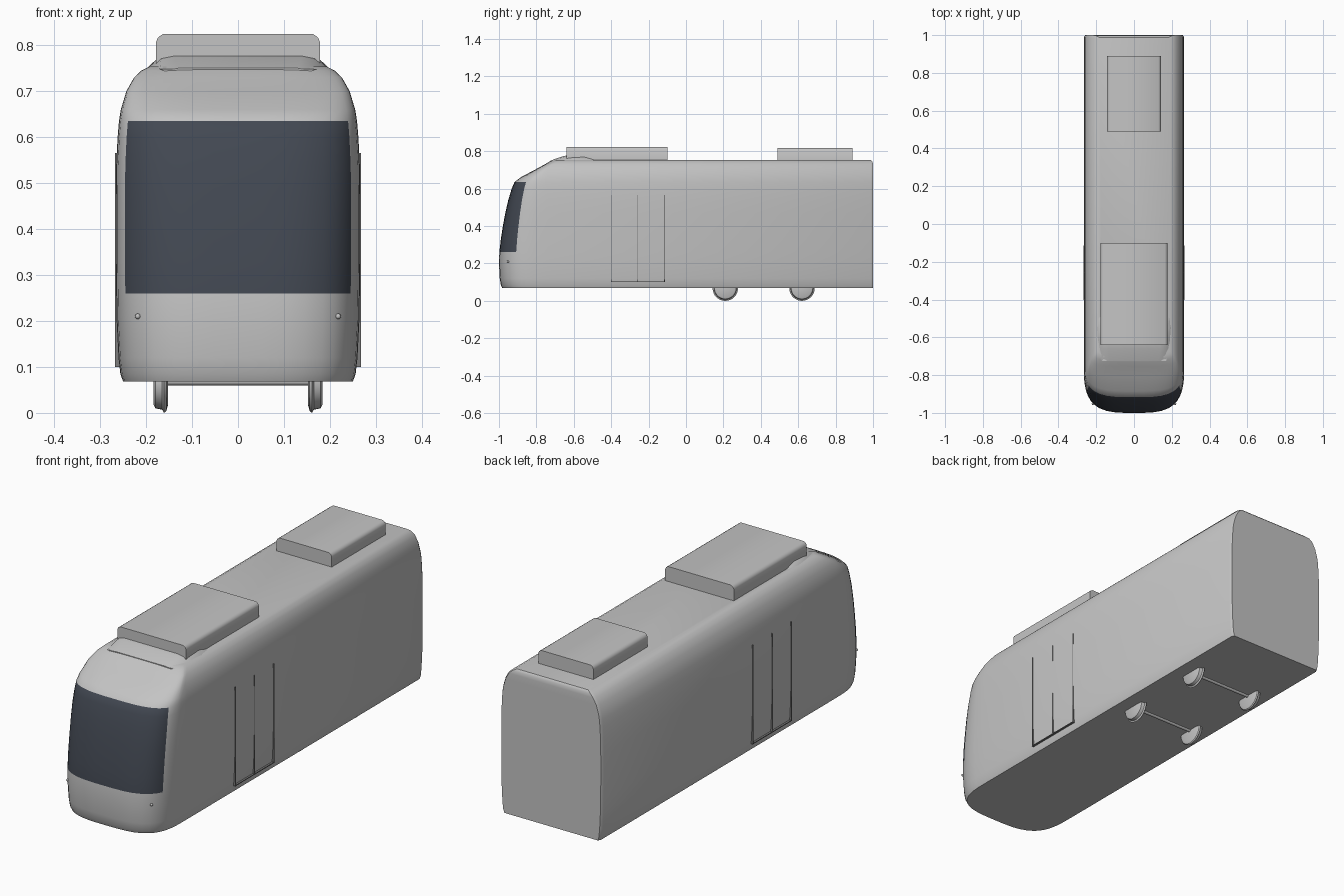
import bpy, bmesh, math
from mathutils import Matrix, Vector

if "Cube" in bpy.data.objects:
    bpy.data.objects.remove(bpy.data.objects["Cube"], do_unlink=True)


def material(name, rgb):
    m = bpy.data.materials.new(name)
    m.use_nodes = True
    m.diffuse_color = (*rgb, 1)
    m.node_tree.nodes["Principled BSDF"].inputs["Base Color"].default_value = (*rgb, 1)
    return m


GREY = material("light grey paint", (0.55, 0.55, 0.55))
GLASS = material("dark glass", (0.055, 0.065, 0.085))
SEAM = material("door seam grey", (0.2, 0.2, 0.2))


def finish(bm, name, mats, smooth=None):
    bmesh.ops.recalc_face_normals(bm, faces=bm.faces)
    mesh = bpy.data.meshes.new(name)
    bm.to_mesh(mesh)
    bm.free()
    ob = bpy.data.objects.new(name, mesh)
    bpy.context.collection.objects.link(ob)
    for m in mats:
        mesh.materials.append(m)
    if smooth:
        bpy.ops.object.select_all(action='DESELECT')
        ob.select_set(True)
        bpy.context.view_layer.objects.active = ob
        bpy.ops.object.shade_smooth_by_angle(angle=math.radians(smooth))
    return ob


def box(name, lo, hi, mat):
    bm = bmesh.new()
    size = Vector(hi) - Vector(lo)
    bmesh.ops.create_cube(bm, size=1, matrix=Matrix.Translation((Vector(lo) + Vector(hi)) / 2)
                          @ Matrix.Diagonal((*size, 1)))
    return finish(bm, name, [mat])


# Car body: stacked plan outlines (height, half width, nose position)
levels = [(.068, .25, -.982), (.085, .256, -.99), (.12, .26, -.996), (.2, .264, -1),
          (.26, .265, -.998), (.33, .266, -.99), (.4, .266, -.979), (.47, .266, -.966),
          (.54, .265, -.95), (.6, .262, -.932), (.635, .259, -.917), (.66, .255, -.885),
          (.7, .243, -.81), (.73, .226, -.755), (.745, .21, -.73), (.754, .192, -.71)]
half = [0, .2, .4, .55, .7, .8, .87, .925, .96, .985, .996, 1]
across = [-u for u in half[:0:-1]] + half


def outline(w, nose, back):
    c = max(-.74, nose + .05)
    pts = [(u * w, c + (nose - c) * (1 - abs(u) ** 3.4) ** (1 / 3.4)) for u in across]
    return pts + [(w, back - .012), (w - .008, back), (.008 - w, back), (-w, back - .012)]


bm = bmesh.new()
rings = []
for z, w, nose in levels:
    back = .988 if z > .75 else (.997 if z > .74 else 1)
    rings.append([bm.verts.new((x, y, z)) for x, y in outline(w, nose, back)])
n = len(rings[0])
for i in range(len(rings) - 1):
    for j in range(n):
        k = (j + 1) % n
        f = bm.faces.new((rings[i][j], rings[i][k], rings[i + 1][k], rings[i + 1][j]))
        # windscreen panel
        in_height = levels[i][0] >= .26 and levels[i + 1][0] <= .635
        if in_height and k < len(across) and k and max(abs(across[j]), abs(across[k])) <= .925:
            f.material_index = 1
bm.faces.new(rings[0])
bm.faces.new(rings[-1])
finish(bm, "car_body", [GREY, GLASS], 35)


# Roof equipment boxes with rounded upper long edges
def roof_box(name, w, y0, y1, top):
    bm = bmesh.new()
    prof = [(-w, .745), (w, .745), (w, top - .016), (w - .004, top - .007), (w - .014, top),
            (.014 - w, top), (.004 - w, top - .007), (-w, top - .016)]
    f = bm.faces.new([bm.verts.new((x, y0, z)) for x, z in prof])
    ext = bmesh.ops.extrude_face_region(bm, geom=[f], use_keep_orig=True)
    moved = [v for v in ext["geom"] if isinstance(v, bmesh.types.BMVert)]
    bmesh.ops.translate(bm, verts=moved, vec=(0, y1 - y0, 0))
    finish(bm, name, [GREY], 40)


roof_box("front_roof_unit", .178, -.64, -.1, .824)
roof_box("rear_roof_unit", .143, .49, .89, .818)

# Sloped fairing ahead of the front roof unit
bm = bmesh.new()
sections = [(-.725, .17, .15, .75), (-.66, .187, .158, .773), (-.61, .198, .155, .783),
            (-.55, .2, .165, .778), (-.48, .192, .18, .754)]
rows = []
for y, wb, wt, top in sections:
    prof = [(-wb, .748), (-wt - .01, top - .006), (-wt + .02, top),
            (wt - .02, top), (wt + .01, top - .006), (wb, .748)]
    rows.append([bm.verts.new((x, y, z)) for x, z in prof])
for a, b in zip(rows, rows[1:]):
    for j in range(6):
        bm.faces.new((a[j], a[(j + 1) % 6], b[(j + 1) % 6], b[j]))
bm.faces.new(rows[0])
bm.faces.new(rows[-1])
finish(bm, "roof_fairing", [GREY], 40)


# Wheel: lathed half profile with an inner flange
def wheel(name, side, y):
    bm = bmesh.new()
    prof = [(.152, 0), (.152, .05), (.156, .064), (.161, .068), (.165, .061),
            (.18, .058), (.184, .05), (.184, 0)]
    vs = [bm.verts.new((x * side, y, .068 + r)) for x, r in prof]
    es = [bm.edges.new(p) for p in zip(vs, vs[1:])]
    bmesh.ops.spin(bm, geom=vs + es, cent=(0, y, .068), axis=(1, 0, 0),
                   angle=math.tau, steps=32, use_merge=True)
    bmesh.ops.remove_doubles(bm, verts=bm.verts, dist=1e-5)
    finish(bm, name, [GREY], 35)


for label, y in (("front", .21), ("rear", .62)):
    for side_name, s in (("left", 1), ("right", -1)):
        wheel(f"{label}_{side_name}_wheel", s, y)
    bm = bmesh.new()
    bmesh.ops.create_cone(bm, cap_ends=True, segments=12, radius1=.008, radius2=.008, depth=.32,
                          matrix=Matrix.Translation((0, y, .068)) @ Matrix.Rotation(math.pi / 2, 4, 'Y'))
    finish(bm, f"{label}_axle", [GREY], 40)

# Door seams and marker lamps on both sides
for side_name, s in (("left", 1), ("right", -1)):
    x0, x1 = sorted((s * .255, s * .2675))
    for part, y, t in (("front", -.4, .002), ("middle", -.258, .0006), ("rear", -.115, .002)):
        box(f"{side_name}_door_{part}_seam", (x0, y - t, .1), (x1, y + t, .565), SEAM)
    box(f"{side_name}_door_sill_seam", (x0, -.4, .1), (x1, -.115, .104), SEAM)
    bm = bmesh.new()
    bmesh.ops.create_uvsphere(bm, u_segments=12, v_segments=8, radius=.006,
                              matrix=Matrix.Translation((s * .218, -.952, .21)))
    finish(bm, f"{side_name}_marker_lamp", [GREY], 60)
